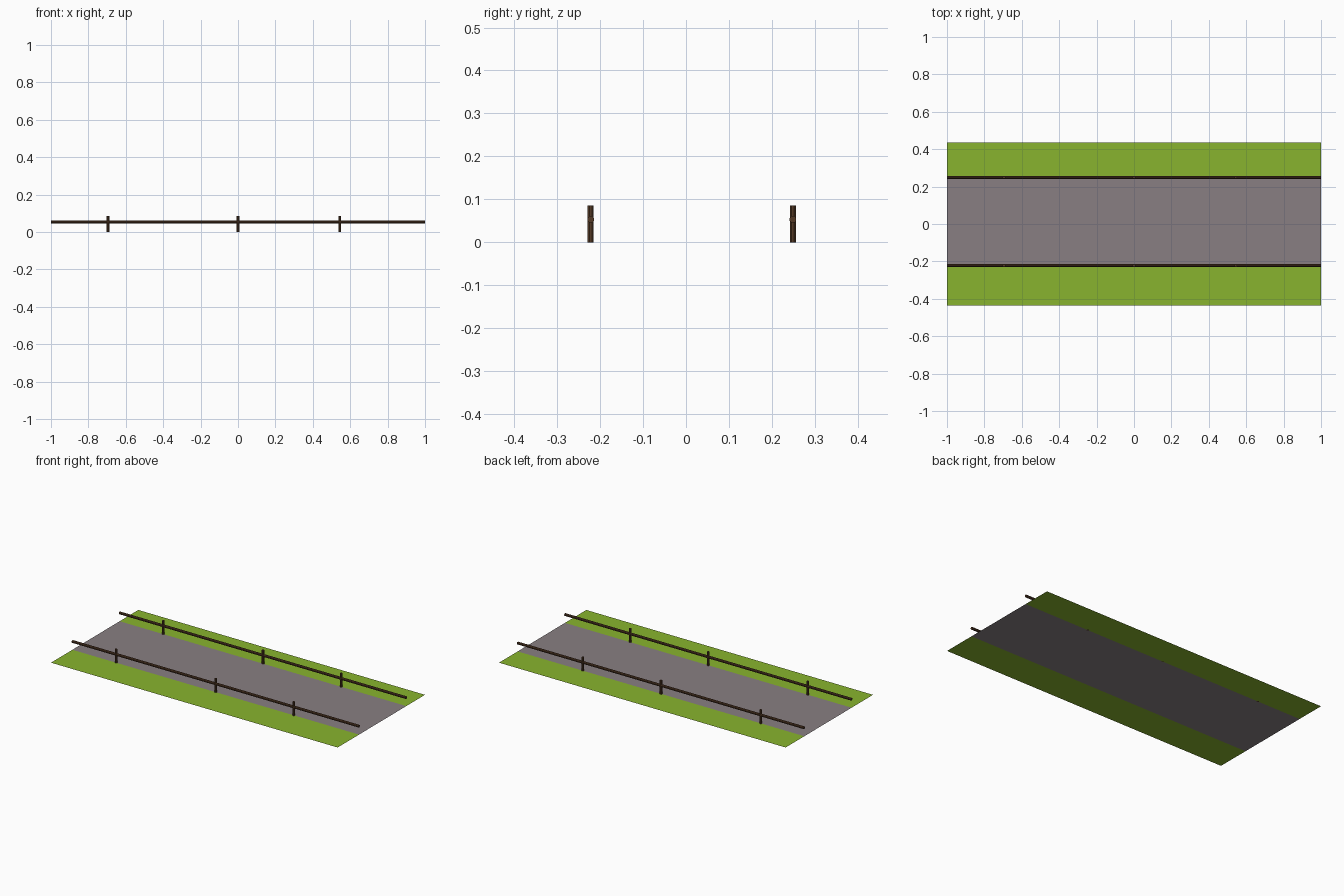
import bpy, bmesh, math
from mathutils import Matrix

if "Cube" in bpy.data.objects:
    bpy.data.objects.remove(bpy.data.objects["Cube"])


def material(name, rgb):
    lin = [((c / 255 + 0.055) / 1.055) ** 2.4 for c in rgb]
    m = bpy.data.materials.new(name)
    m.diffuse_color = (*lin, 1)
    m.use_nodes = True
    m.node_tree.nodes["Principled BSDF"].inputs["Base Color"].default_value = m.diffuse_color
    return m


GRASS = material("grass green", (136, 180, 46))
ROAD = material("path grey", (137, 127, 130))
WOOD = material("dark wood", (84, 58, 38))


def finish(name, bm, mat):
    me = bpy.data.meshes.new(name)
    bm.to_mesh(me)
    bm.free()
    me.materials.append(mat)
    ob = bpy.data.objects.new(name, me)
    bpy.context.collection.objects.link(ob)
    return ob


def strip(name, y0, y1, mat):
    bm = bmesh.new()
    bm.faces.new([bm.verts.new(p) for p in
                  ((-1, y0, 0), (1, y0, 0), (1, y1, 0), (-1, y1, 0))])
    finish(name, bm, mat)


def pole(name, centre, length, radius, along_x=False):
    # eight-sided log, upright or lying along x
    bm = bmesh.new()
    rot = Matrix.Rotation(math.pi / 2, 4, 'Y') if along_x else Matrix()
    turn = Matrix.Rotation(math.pi / 8, 4, 'Z')
    bmesh.ops.create_cone(bm, cap_ends=True, segments=8, radius1=radius,
                          radius2=radius, depth=length,
                          matrix=Matrix.Translation(centre) @ rot @ turn)
    finish(name, bm, WOOD)


# flat ground strips
FRONT_Y, BACK_Y = -0.222, 0.249
strip("front_grass", -0.435, FRONT_Y, GRASS)
strip("path", FRONT_Y, BACK_Y, ROAD)
strip("back_grass", BACK_Y, 0.435, GRASS)

# fences: three posts and one long rail on each side
for side, y in (("front", FRONT_Y), ("back", BACK_Y)):
    for i, x in enumerate((-0.695, 0.0, 0.545)):
        pole(f"{side}_post_{i + 1}", (x, y, 0.043), 0.086, 0.0075)
    pole(f"{side}_rail", (0, y, 0.053), 2.0, 0.0082, along_x=True)
